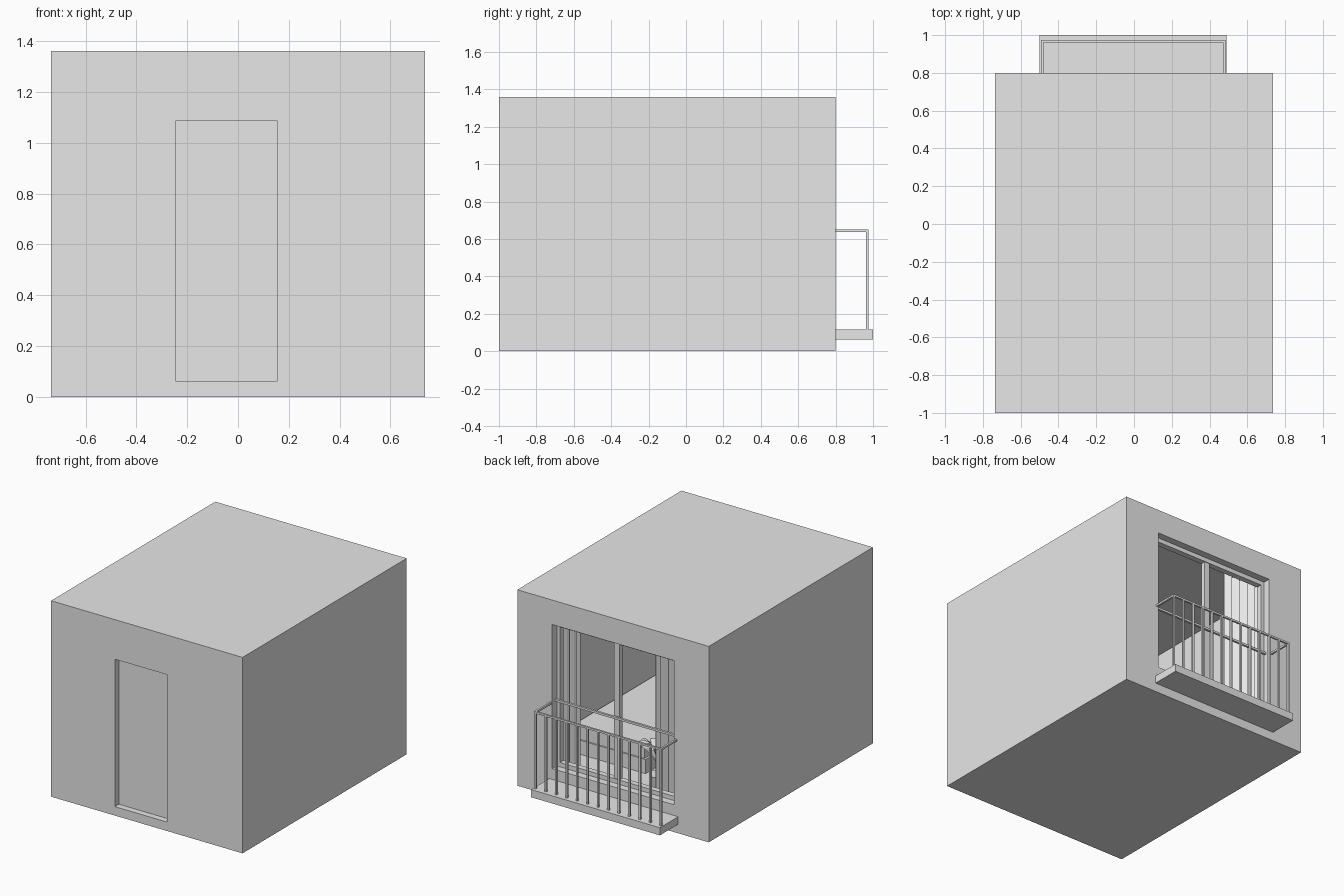
import bpy, bmesh, math
from mathutils import Vector, Matrix

old = bpy.data.objects.get("Cube")
if old:
    bpy.data.objects.remove(old, do_unlink=True)

grey = bpy.data.materials.new("plain_grey")
grey.use_nodes = True
grey.diffuse_color = (0.8, 0.8, 0.8, 1)
grey.node_tree.nodes["Principled BSDF"].inputs["Base Color"].default_value = (0.8, 0.8, 0.8, 1)


def finish(name, bm):
    mesh = bpy.data.meshes.new(name)
    bmesh.ops.recalc_face_normals(bm, faces=bm.faces)
    bm.to_mesh(mesh)
    bm.free()
    mesh.materials.append(grey)
    obj = bpy.data.objects.new(name, mesh)
    bpy.context.collection.objects.link(obj)
    return obj


def add_box(bm, x, y, z):
    size = Matrix.Diagonal((x[1] - x[0], y[1] - y[0], z[1] - z[0], 1))
    centre = Vector((sum(x) / 2, sum(y) / 2, sum(z) / 2))
    bmesh.ops.create_cube(bm, size=1, matrix=Matrix.Translation(centre) @ size)


def boxes(name, *parts):
    bm = bmesh.new()
    for part in parts:
        add_box(bm, *part)
    return finish(name, bm)


def cone(name, at, r1, r2, height, sides=16):
    bm = bmesh.new()
    bmesh.ops.create_cone(bm, cap_ends=True, segments=sides, radius1=r1, radius2=r2, depth=height,
                          matrix=Matrix.Translation((at[0], at[1], at[2] + height / 2)))
    return finish(name, bm)


def cut(target, cutter):
    cutter.hide_render = True
    mod = target.modifiers.new("cut", "BOOLEAN")
    mod.operation, mod.solver, mod.object = "DIFFERENCE", "EXACT", cutter
    bpy.context.view_layer.objects.active = target
    bpy.ops.object.modifier_apply(modifier=mod.name)
    bpy.data.objects.remove(cutter, do_unlink=True)


# Room shell with window and doorway openings
W, FLOOR, CEIL = 0.735, 0.062, 1.3
shell = boxes("room_shell", ((-W, W), (-1, 0.8), (0, 1.36)))
cut(shell, boxes("room_cutter", ((-0.675, 0.675), (-0.94, 0.7), (FLOOR, CEIL))))
cut(shell, boxes("window_cutter", ((-0.467, 0.467), (0.6, 0.9), (0.19, 1.19))))
cut(shell, boxes("door_cutter", ((-0.245, 0.155), (-1.1, -0.9), (FLOOR, 1.085))))
boxes("door", ((-0.245, 0.155), (-0.956, -0.93), (FLOOR, 1.085)))

# Balcony slab and railing
boxes("balcony_slab", ((-0.5, 0.49), (0.8, 1.0), (0.062, 0.115)))
R = (-0.492, 0.484)
T = 0.013
boxes("railing_top", (R, (0.962, 0.975), (0.637, 0.65)),
      ((R[0], R[0] + T), (0.8, 0.962), (0.637, 0.65)),
      ((R[1] - T, R[1]), (0.8, 0.962), (0.637, 0.65)))
bars = 13
step = (R[1] - R[0] - T) / (bars - 1)
boxes("railing_bars", *[((R[0] + i * step, R[0] + i * step + T), (0.962, 0.975), (0.115, 0.637))
                        for i in range(bars)])

# Window frame with centre post and middle rail
Y = (0.71, 0.75)
boxes("window_frame",
      ((-0.467, -0.442), Y, (0.19, 1.19)), ((0.442, 0.467), Y, (0.19, 1.19)),
      ((-0.442, 0.442), Y, (0.19, 0.22)), ((-0.442, 0.442), Y, (1.16, 1.19)),
      ((-0.012, 0.03), (0.715, 0.745), (0.22, 1.16)))
boxes("window_middle_rail", ((-0.467, 0.467), (0.755, 0.77), (0.645, 0.66)))


# Pleated curtains and rod
def curtain(name, x0, x1, folds):
    bm = bmesh.new()
    count = folds * 4
    rows = []
    for z in (0.09, 1.22):
        rows.append([bm.verts.new((x0 + (x1 - x0) * i / count,
                                   0.645 + 0.022 * math.sin(i * math.pi / 2), z))
                     for i in range(count + 1)])
    for i in range(count):
        bm.faces.new((rows[0][i], rows[0][i + 1], rows[1][i + 1], rows[1][i]))
    obj = finish(name, bm)
    mod = obj.modifiers.new("thickness", "SOLIDIFY")
    mod.thickness = 0.006


curtain("curtain_right", -0.6, -0.22, 6)
curtain("curtain_left", 0.36, 0.62, 5)
boxes("curtain_rail", ((-0.64, 0.64), (0.635, 0.655), (1.22, 1.24)))

# Desk along the right wall
boxes("desk", ((-0.67, -0.38), (-0.75, 0.08), (0.38, 0.4)),
      ((-0.66, -0.4), (0.05, 0.07), (FLOOR, 0.38)),
      ((-0.66, -0.4), (-0.74, -0.72), (FLOOR, 0.38)))
for side, y in (("left", -0.18), ("right", -0.46)):
    boxes("monitor_" + side, ((-0.61, -0.595), (y - 0.12, y + 0.12), (0.46, 0.61)),
          ((-0.63, -0.61), (y - 0.02, y + 0.02), (0.41, 0.53)),
          ((-0.65, -0.57), (y - 0.06, y + 0.06), (0.4, 0.41)))
boxes("keyboard", ((-0.51, -0.44), (-0.24, -0.04), (0.4, 0.412)))
boxes("mouse", ((-0.49, -0.45), (-0.33, -0.305), (0.4, 0.412)))

# Desk chair
boxes("chair", ((-0.34, -0.15), (-0.07, 0.12), (0.24, 0.27)),
      ((-0.165, -0.145), (-0.06, 0.11), (0.3, 0.52)),
      ((-0.165, -0.15), (0.01, 0.04), (0.26, 0.32)))
cone("chair_stem", (-0.245, 0.025, 0.08), 0.015, 0.015, 0.16)
boxes("chair_base", ((-0.335, -0.155), (0.013, 0.037), (0.065, 0.085)),
      ((-0.257, -0.233), (-0.065, 0.115), (0.065, 0.085)))

# Bed along the left wall
boxes("bed_frame", ((0.1, 0.67), (-0.92, 0.3), (FLOOR, 0.16)),
      ((0.1, 0.67), (-0.935, -0.92), (FLOOR, 0.4)))
boxes("mattress", ((0.115, 0.66), (-0.91, 0.29), (0.16, 0.25)))
boxes("pillow", ((0.22, 0.56), (-0.89, -0.7), (0.25, 0.3)))

# Potted plant with arching leaves
px, py = -0.08, 0.41
cone("plant_pot", (px, py, FLOOR), 0.05, 0.065, 0.09)
cone("plant_stem", (px, py, 0.15), 0.008, 0.006, 0.22, 8)
bm = bmesh.new()
for k in range(9):
    turn = Matrix.Translation((px, py, 0.2 + 0.025 * (k % 4))) @ Matrix.Rotation(k * 2.4, 4, "Z")
    pairs = []
    for i in range(6):
        t = i / 5
        half = 0.003 + 0.022 * math.sin(math.pi * t)
        z = 0.32 * t - 0.2 * t * t
        pairs.append([bm.verts.new(turn @ Vector((0.13 * t, s * half, z))) for s in (-1, 1)])
    for a, b in zip(pairs, pairs[1:]):
        bm.faces.new((a[0], b[0], b[1], a[1]))
finish("plant_leaves", bm)
